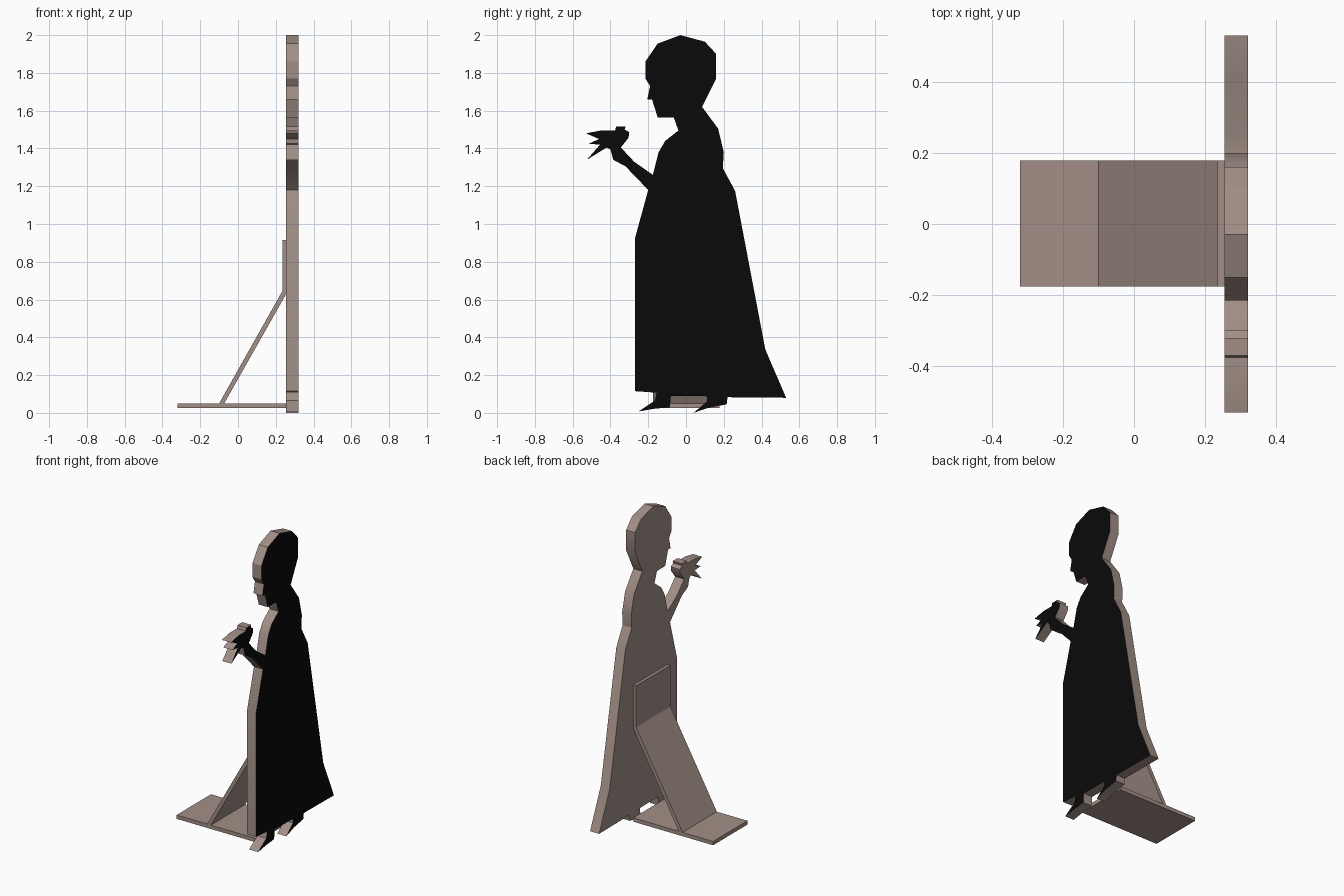
import bpy, bmesh, math

if "Cube" in bpy.data.objects:
    bpy.data.objects.remove(bpy.data.objects["Cube"])


def material(name, rgb):
    m = bpy.data.materials.new(name)
    m.diffuse_color = (*rgb, 1)
    m.use_nodes = True
    m.node_tree.nodes["Principled BSDF"].inputs["Base Color"].default_value = m.diffuse_color
    return m


card = material("brown card", (0.36, 0.275, 0.24))
black = material("black face", (0.003, 0.003, 0.003))


def extrude_profile(name, points, offset, mats):
    """Closed profile swept along a vector; points are 3D tuples."""
    bm = bmesh.new()
    face = bm.faces.new([bm.verts.new(p) for p in points])
    ext = bmesh.ops.extrude_face_region(bm, geom=[face], use_keep_orig=True)
    moved = [g for g in ext["geom"] if isinstance(g, bmesh.types.BMVert)]
    bmesh.ops.translate(bm, verts=moved, vec=offset)
    bmesh.ops.recalc_face_normals(bm, faces=bm.faces)
    # the printed side faces +x
    if len(mats) > 1:
        for f in bm.faces:
            if f.normal.x > 0.99 and f.calc_center_median().x > 0.31:
                f.material_index = 1
    bmesh.ops.triangulate(bm, faces=[f for f in bm.faces if len(f.verts) > 4])
    me = bpy.data.meshes.new(name)
    bm.to_mesh(me)
    bm.free()
    for m in mats:
        me.materials.append(m)
    ob = bpy.data.objects.new(name, me)
    bpy.context.collection.objects.link(ob)
    return ob


# Silhouette pieces as (y, z)
head_and_back = [(-.03, 2), (.10, 1.965), (.16, 1.90), (.16, 1.77), (.085, 1.62),
                 (.17, 1.505), (.20, 1.38), (.195, 1.295), (.26, 1.175),
                 (.42, .335), (.53, .08)]
hem_and_feet = [(.22, .083), (.215, .045), (.12, .028), (.04, .003), (.11, .06),
                (.11, .088), (-.08, .09), (-.085, .03), (-.165, .022), (-.25, .008),
                (-.165, .065), (-.155, .107), (-.27, .115)]
front_and_hand = [(-.27, .925), (-.20, 1.18), (-.32, 1.305), (-.385, 1.34),
                  (-.40, 1.395), (-.42, 1.405), (-.525, 1.34), (-.455, 1.42),
                  (-.515, 1.425), (-.46, 1.45), (-.53, 1.48), (-.45, 1.495),
                  (-.375, 1.495), (-.37, 1.515), (-.32, 1.515), (-.325, 1.50),
                  (-.30, 1.485), (-.305, 1.455), (-.345, 1.405), (-.275, 1.33),
                  (-.175, 1.26)]
neck_and_face = [(-.145, 1.38), (-.11, 1.44), (-.04, 1.495), (-.065, 1.565),
                 (-.15, 1.565), (-.18, 1.66), (-.205, 1.66), (-.19, 1.73),
                 (-.215, 1.77), (-.215, 1.86), (-.15, 1.955)]
outline = head_and_back + hem_and_feet + front_and_hand + neck_and_face
# lowest toe rests on the ground
outline = [(y, 0 if z == .003 else z) for y, z in outline]
figure = extrude_profile("silhouette_board", [(.255, y, z) for y, z in outline],
                         (.065, 0, 0), [card, black])
bpy.context.view_layer.objects.active = figure
figure.select_set(True)
bpy.ops.object.shade_smooth_by_angle(angle=math.radians(30))

# Stand: foot board and bent strut, profiles in (x, z)
foot = [(-.32, .025), (.255, .025), (.255, .05), (-.32, .05)]
strut = [(-.10, .05), (-.073, .05), (.255, .63), (.255, .915), (.235, .915), (.235, .645)]
for name, prof in (("foot_board", foot), ("bent_strut", strut)):
    extrude_profile(name, [(x, -.175, z) for x, z in prof], (0, .353, 0), [card])
